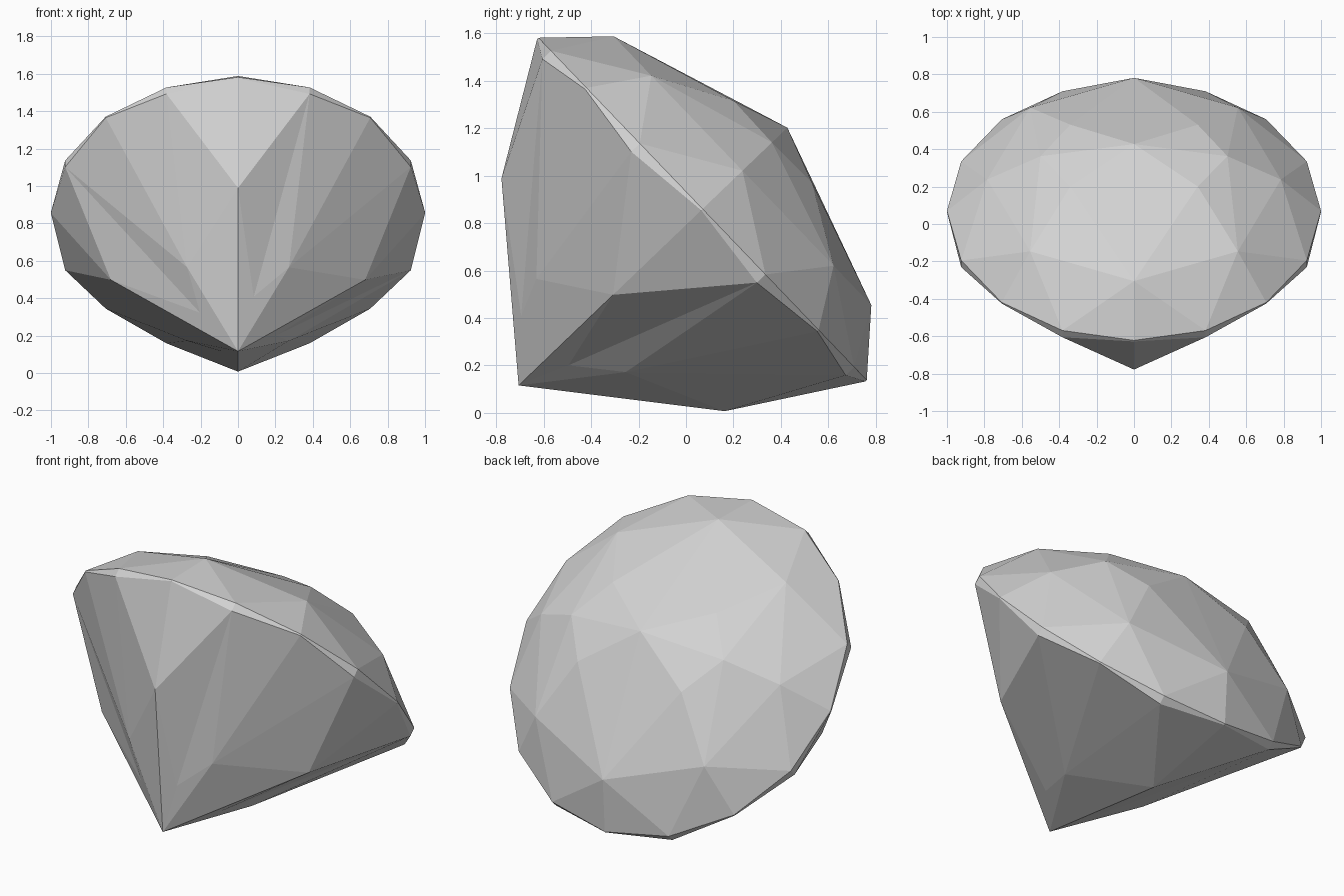
import bpy
import bmesh
from math import radians, sin, cos
from mathutils import Matrix

if "Cube" in bpy.data.objects:
    bpy.data.objects.remove(bpy.data.objects["Cube"], do_unlink=True)

stone = bpy.data.materials.new("pale_grey_stone")
stone.use_nodes = True
colour = (0.65, 0.65, 0.65, 1)
stone.diffuse_color = colour
stone.node_tree.nodes["Principled BSDF"].inputs["Base Color"].default_value = colour

bm = bmesh.new()
STEP = 22.5


def point(angle, radius, height):
    """Vertex around the stone's axis; angle runs from the front towards +x."""
    a = radians(angle)
    return bm.verts.new((radius * sin(a), -radius * cos(a), height))


# Crown: girdle edge, star corners, table corners and the peak
rim = [point(i * STEP, 1, 0) for i in range(16)]
stars = [point(i * 45, 0.785, 0.233) for i in range(8)]
table = [point(a, 0.416, 0.41) for a in (55, 125, 235, 305)]
table += [point(a, 0.5, 0.405) for a in (90, 270)]
peak = point(0, 0, 0.495)
bmesh.ops.convex_hull(bm, input=rim + stars + table + [peak])
flat_base = [f for f in bm.faces if all(abs(v.co.z) < 1e-5 for v in f.verts)]
bmesh.ops.delete(bm, geom=flat_base, context="FACES_ONLY")
inner = [e for e in bm.edges if not e.link_faces]
bmesh.ops.delete(bm, geom=inner, context="EDGES")

# Girdle: thin band with a scalloped lower edge
low = [point(i * STEP, 1, -0.05 if i % 2 else -0.008) for i in range(16)]
for i in range(16):
    j = (i + 1) % 16
    bm.faces.new((rim[i], low[i], low[j], rim[j]))

# Pavilion: long kites and short kites alternate, with a notch in every other gap
tip = point(0, 0, -1.075)
knees = [point(i * 45, 0.385 if i % 2 else 0.68, -0.71 if i % 2 else -0.523)
         for i in range(8)]
for i in range(8):
    here, after = knees[i], knees[(i + 1) % 8]
    edge = low[2 * i + 1]
    bm.faces.new((here, low[2 * i], low[2 * i - 1]))
    bm.faces.new((here, edge, low[2 * i]))
    if i % 2:
        bm.faces.new((here, after, edge))
        bm.faces.new((here, tip, after))
    else:
        notch = point((2 * i + 1) * STEP, 0.22, -0.865)
        for a, b in ((here, edge), (edge, after), (after, tip), (tip, here)):
            bm.faces.new((notch, a, b))

# Tilt the stone so that it rests on its lower side
bmesh.ops.recalc_face_normals(bm, faces=bm.faces)
tilt = Matrix.Translation((0, 0.07, 0.86)) @ Matrix.Rotation(radians(-46.2), 4, "X")
bmesh.ops.transform(bm, matrix=tilt, verts=bm.verts)

mesh = bpy.data.meshes.new("cut_gem")
bm.to_mesh(mesh)
bm.free()
mesh.materials.append(stone)
gem = bpy.data.objects.new("cut_gem", mesh)
bpy.context.collection.objects.link(gem)
